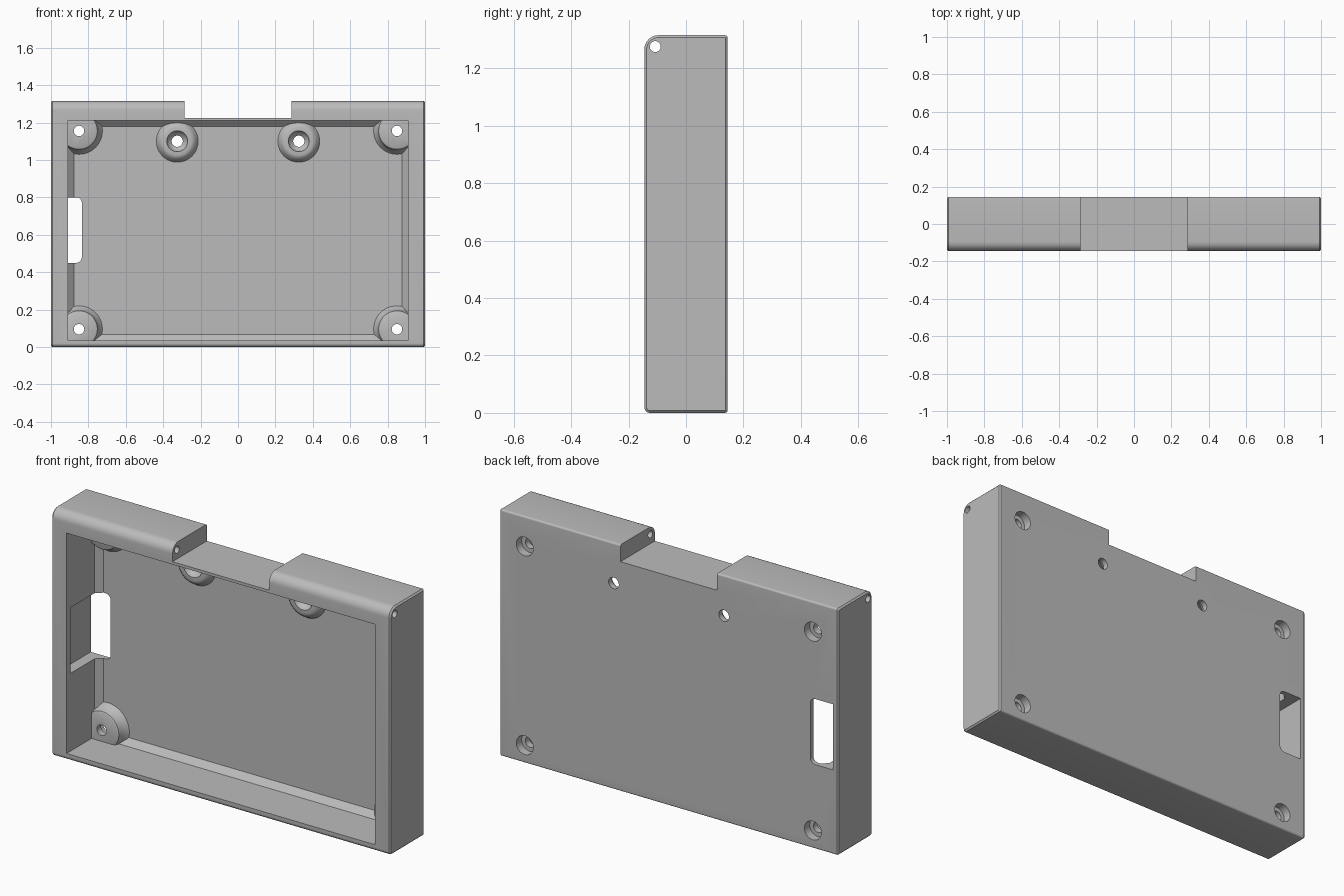
import bpy, bmesh, math
from mathutils import Vector

if "Cube" in bpy.data.objects:
    bpy.data.objects.remove(bpy.data.objects["Cube"], do_unlink=True)

grey = bpy.data.materials.new("matte_grey")
grey.use_nodes = True
colour = (0.5, 0.5, 0.5, 1)
grey.diffuse_color = colour
grey.node_tree.nodes["Principled BSDF"].inputs["Base Color"].default_value = colour


def loft(name, rings):
    """Closed solid skinned through rings of equal point count."""
    bm = bmesh.new()
    loops = [[bm.verts.new(p) for p in ring] for ring in rings]
    n = len(loops[0])
    for a, b in zip(loops, loops[1:]):
        for i in range(n):
            j = (i + 1) % n
            bm.faces.new((a[i], a[j], b[j], b[i]))
    bm.faces.new(loops[0])
    bm.faces.new(loops[-1])
    bmesh.ops.recalc_face_normals(bm, faces=bm.faces)
    mesh = bpy.data.meshes.new(name)
    bm.to_mesh(mesh)
    bm.free()
    mesh.materials.append(grey)
    obj = bpy.data.objects.new(name, mesh)
    bpy.context.collection.objects.link(obj)
    return obj


def rounded_rect(u0, u1, v0, v1, radii=(0, 0, 0, 0), steps=8):
    """Counter-clockwise outline; radii from the low-low corner onwards."""
    corners = [(u0, v0, 1, 1), (u1, v0, -1, 1), (u1, v1, -1, -1), (u0, v1, 1, -1)]
    points = []
    for k, ((u, v, su, sv), r) in enumerate(zip(corners, radii)):
        if r == 0:
            points.append((u, v))
            continue
        for s in range(steps + 1):
            a = math.pi + (k + s / steps) * math.pi / 2
            points.append((u + su * r + r * math.cos(a), v + sv * r + r * math.sin(a)))
    return points


def along_y(outline, y):
    return [Vector((u, y, v)) for u, v in outline]


def along_x(outline, x):
    return [Vector((x, u, v)) for u, v in outline]


def circle(u, v, r, n=48):
    return [(u + r * math.cos(2 * math.pi * i / n), v + r * math.sin(2 * math.pi * i / n))
            for i in range(n)]


def turned(name, x, z, profile):
    """Solid of revolution about a front-to-back axis; profile is (radius, y)."""
    return loft(name, [along_y(circle(x, z, r), y) for r, y in profile])


def cut(target, tool):
    mod = target.modifiers.new("cut", 'BOOLEAN')
    mod.operation = 'DIFFERENCE'
    mod.solver = 'EXACT'
    mod.object = tool
    bpy.context.view_layer.objects.active = target
    bpy.ops.object.modifier_apply(modifier=mod.name)
    bpy.data.objects.remove(tool, do_unlink=True)


# Outer case: rounded side profile with softened ends
HALF_DEPTH, HEIGHT = 0.145, 1.315


def side_profile(d):
    radii = [max(r - d, 0.002) for r in (0.02, 0.01, 0.01, 0.05)]
    return rounded_rect(-HALF_DEPTH + d, HALF_DEPTH - d, d, HEIGHT - d, radii)


soft = 0.008
ends = [(-1, soft), (-1 + soft * 0.7, soft * 0.3), (-1 + soft, 0)]
ends += [(-x, d) for x, d in reversed(ends)]
case = loft("case_shell", [along_x(side_profile(d), x) for x, d in ends])

# Cavity with a sloped foot around the floor
FLOOR = 0.12


def opening(d):
    return rounded_rect(-0.91 + d, 0.91 - d, 0.035 + d, 1.21 - d)


cavity = loft("cavity_cutter", [along_y(opening(0), -0.2), along_y(opening(0), 0.09),
                                along_y(opening(0.032), FLOOR)])

# Bosses are left standing by removing them from the cavity
corner_spots = [(x, z) for x in (-0.85, 0.85) for z in (0.095, 1.155)]
hinge_spots = [(-0.325, 1.10), (0.325, 1.10)]
corner_boss = [(0.088, 0.065), (0.098, 0.07), (0.103, 0.085), (0.108, 0.1),
               (0.125, FLOOR), (0.125, 0.16)]
hinge_boss = [(0.075, 0.082), (0.085, 0.085), (0.098, 0.097), (0.112, FLOOR), (0.112, 0.16)]
for spots, profile in ((corner_spots, corner_boss), (hinge_spots, hinge_boss)):
    for x, z in spots:
        cut(cavity, turned("boss", x, z, profile))
cut(case, cavity)

# Notch in the top edge
notch = rounded_rect(-0.285, 0.285, 1.225, 1.5)
cut(case, loft("notch_cutter", [along_y(notch, -0.3), along_y(notch, 0.3)]))

# Cable slot, recessed into the side wall and open at the back
slot = rounded_rect(-0.97, -0.835, 0.45, 0.80, (0, 0.03, 0.03, 0))
cut(case, loft("slot_cutter", [along_y(slot, -0.11), along_y(slot, 0.3)]))

# Corner screw holes, counterbored from the back
for x, z in corner_spots:
    cut(case, turned("screw_cutter", x, z,
                     [(0.028, 0), (0.028, 0.1), (0.05, 0.1), (0.05, 0.2)]))

# Upper holes, countersunk from the front
for x, z in hinge_spots:
    cut(case, turned("countersink_cutter", x, z,
                     [(0.056, 0), (0.056, 0.085), (0.05, 0.1), (0.03, 0.115), (0.03, 0.2)]))

# Hinge pin bore along the top front edge
bore = circle(-0.107, 1.275, 0.019, 32)
cut(case, loft("pin_cutter", [along_x(bore, -1.2), along_x(bore, 1.2)]))

bpy.ops.object.select_all(action='DESELECT')
case.select_set(True)
bpy.context.view_layer.objects.active = case
bpy.ops.object.shade_smooth_by_angle(angle=math.radians(32))
